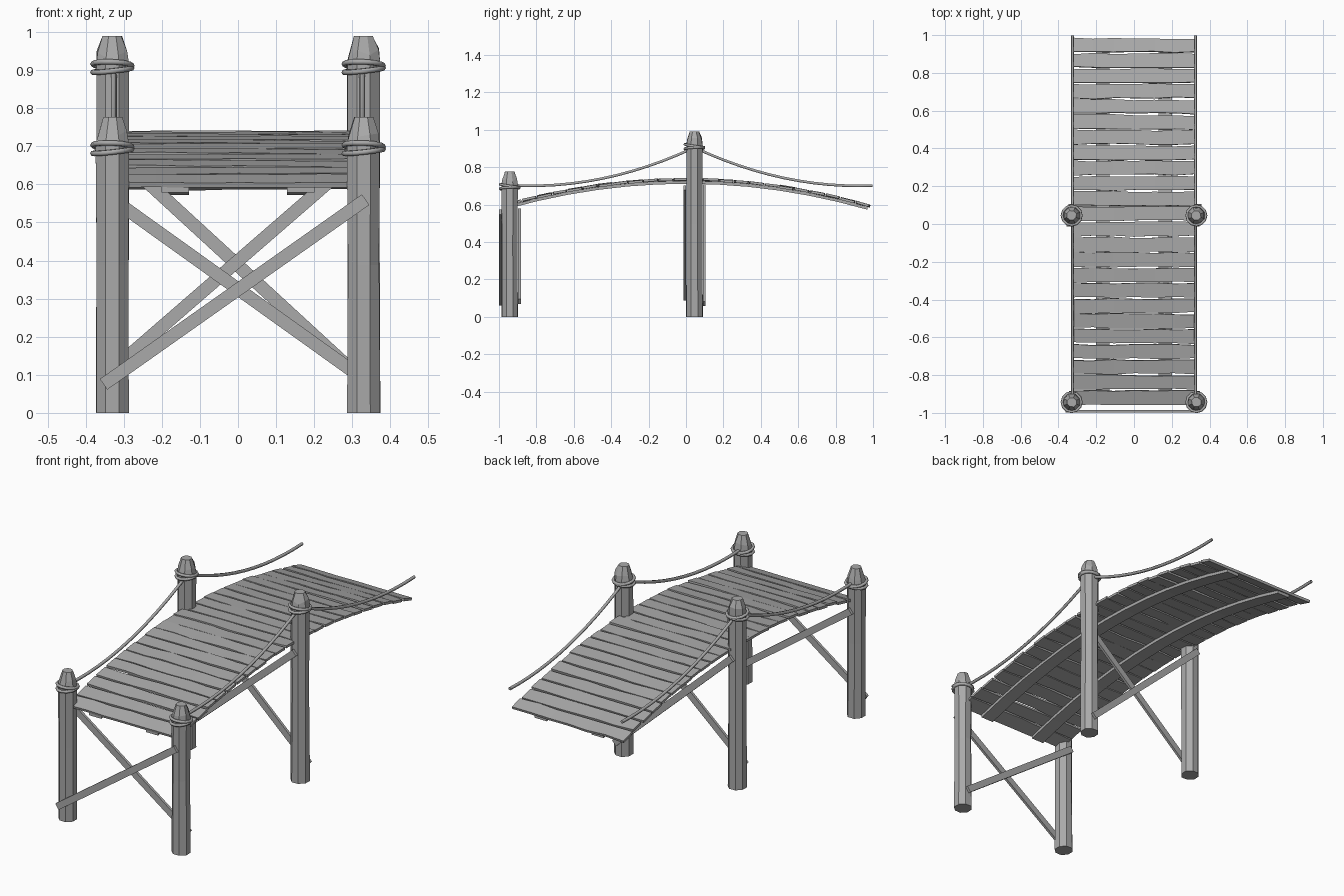
import bpy, bmesh, math, random
from mathutils import Vector, Matrix

random.seed(7)
cube = bpy.data.objects.get("Cube")
if cube:
    bpy.data.objects.remove(cube, do_unlink=True)

wood = bpy.data.materials.new("grey wood")
wood.use_nodes = True
GREY = (0.4, 0.4, 0.4, 1)
wood.diffuse_color = GREY
wood.node_tree.nodes["Principled BSDF"].inputs["Base Color"].default_value = GREY

HALF = 0.33            # half spacing of posts and ropes
FRONT, MID = -0.943, 0.045


def jitter(a):
    return random.uniform(-a, a)


def finish(name, bm):
    bmesh.ops.recalc_face_normals(bm, faces=bm.faces)
    mesh = bpy.data.meshes.new(name)
    bm.to_mesh(mesh)
    bm.free()
    mesh.materials.append(wood)
    obj = bpy.data.objects.new(name, mesh)
    bpy.context.collection.objects.link(obj)
    return obj


def loft(name, rings):
    """Skin a list of equal-length point rings and cap both ends."""
    bm = bmesh.new()
    loops = [[bm.verts.new(p) for p in ring] for ring in rings]
    n = len(loops[0])
    for a, b in zip(loops, loops[1:]):
        for i in range(n):
            j = (i + 1) % n
            bm.faces.new((a[i], a[j], b[j], b[i]))
    bm.faces.new(loops[0])
    bm.faces.new(loops[-1])
    return finish(name, bm)


def tube(name, points, radius, cyclic=False):
    curve = bpy.data.curves.new(name, "CURVE")
    curve.dimensions = "3D"
    curve.bevel_depth = radius
    curve.bevel_resolution = 1
    curve.use_fill_caps = True
    spline = curve.splines.new("POLY")
    spline.points.add(len(points) - 1)
    for sp, p in zip(spline.points, points):
        sp.co = (*p, 1)
    spline.use_cyclic_u = cyclic
    curve.materials.append(wood)
    obj = bpy.data.objects.new(name, curve)
    bpy.context.collection.objects.link(obj)


# Posts: worn octagonal trunks with chipped, tapered tops
def post(name, x, y, height):
    profile = [(0, 0.047), (height * 0.5, 0.045), (height - 0.07, 0.046),
               (height - 0.045, 0.043), (height, 0.026)]
    rings = []
    for k, (z, r) in enumerate(profile):
        ring = []
        for i in range(8):
            a = math.tau * (i + 0.5) / 8
            rr = r + jitter(0.002)
            dz = jitter(0.012) if k == 3 else 0
            ring.append((x + rr * math.cos(a), y + rr * math.sin(a), z + dz))
        rings.append(ring)
    loft(name, rings)


# Rope wrap: two tilted coils round a post
def wrap(name, x, y, z):
    for k, (tilt, turn) in enumerate(((0.12, 0.4), (-0.16, 1.3))):
        pts = []
        for i in range(12):
            a = math.tau * i / 12
            r = 0.051
            pts.append((x + r * math.cos(a), y + r * math.sin(a),
                        z + (k - 0.5) * 0.014 + r * tilt * math.cos(a - turn)))
        tube(f"{name}_{k + 1}", pts, 0.0075, True)


# Braces: flat boards nailed diagonally across a pair of posts
def brace(name, y, low, high, width=0.034, depth=0.014):
    a, b = Vector((low[0], y, low[1])), Vector((high[0], y, high[1]))
    d = (b - a).normalized()
    side = Vector((-d.z, 0, d.x)) * width / 2
    out = Vector((0, depth / 2, 0))
    loft(name, [[p + side + out, p + side - out, p - side - out, p - side + out]
                for p in (a, b)])


for side, sx in (("left", 1), ("right", -1)):
    for row, y, h in (("front", FRONT, 0.777), ("middle", MID, 0.99)):
        post(f"{row}_post_{side}", sx * HALF, y, h)
        wrap(f"{row}_rope_wrap_{side}", sx * HALF, y, h - 0.083)

brace("front_brace_outer", -0.992, (-0.353, 0.075), (0.335, 0.56))
brace("front_brace_inner", -0.89, (0.34, 0.082), (-0.335, 0.565))
brace("middle_brace_outer", -0.006, (-0.345, 0.1), (0.335, 0.69))
brace("middle_brace_inner", 0.098, (0.345, 0.07), (-0.335, 0.695))


# Deck arch
def arch(y):
    return 0.733 - 0.147 * y * y


# Stringers: two curved beams beneath the planks
for side, sx in (("left", 1), ("right", -1)):
    rings = []
    for i in range(13):
        y = -0.95 + 1.92 * i / 12
        t = arch(y) - 0.006
        rings.append([(sx * 0.165 + dx, y, t + dz) for dx, dz in
                      ((-0.036, 0), (0.036, 0), (0.036, -0.016), (-0.036, -0.016))])
    loft(f"stringer_{side}", rings)

# Planks: uneven boards laid across the arch
COUNT, PITCH = 24, 0.081
for i in range(COUNT):
    y = 0.945 - PITCH * i
    slope = math.atan(-0.294 * y) + jitter(0.03)
    place = Matrix.Translation((0, y, arch(y))) @ Matrix.Rotation(slope, 4, "X") \
        @ Matrix.Rotation(jitter(0.007), 4, "Z") @ Matrix.Rotation(jitter(0.006), 4, "Y")
    rings = []
    for s in range(7):
        x = (s / 3 - 1) * (0.324 + jitter(0.004))
        back, front = 0.037 + jitter(0.004), -0.037 + jitter(0.004)
        lift = jitter(0.0015)
        rings.append([place @ Vector((x, v, w + lift)) for v, w in
                      ((front, -0.006), (back, -0.006), (back, 0.007), (front, 0.007))])
    loft(f"plank_{i + 1}", rings)


# Hand ropes: a sagging span between posts and a loose span past the rear
def sag(y):
    return 0.7 + 0.205 * ((y + 0.83) / 0.875) ** 2


for side, sx in (("left", 1), ("right", -1)):
    for name, end in (("front", FRONT), ("rear", 0.998)):
        pts = []
        for i in range(13):
            y = MID + (end - MID) * i / 12
            pts.append((sx * (HALF - 0.004), y, sag(MID - abs(y - MID))))
        tube(f"{name}_hand_rope_{side}", pts, 0.008)
